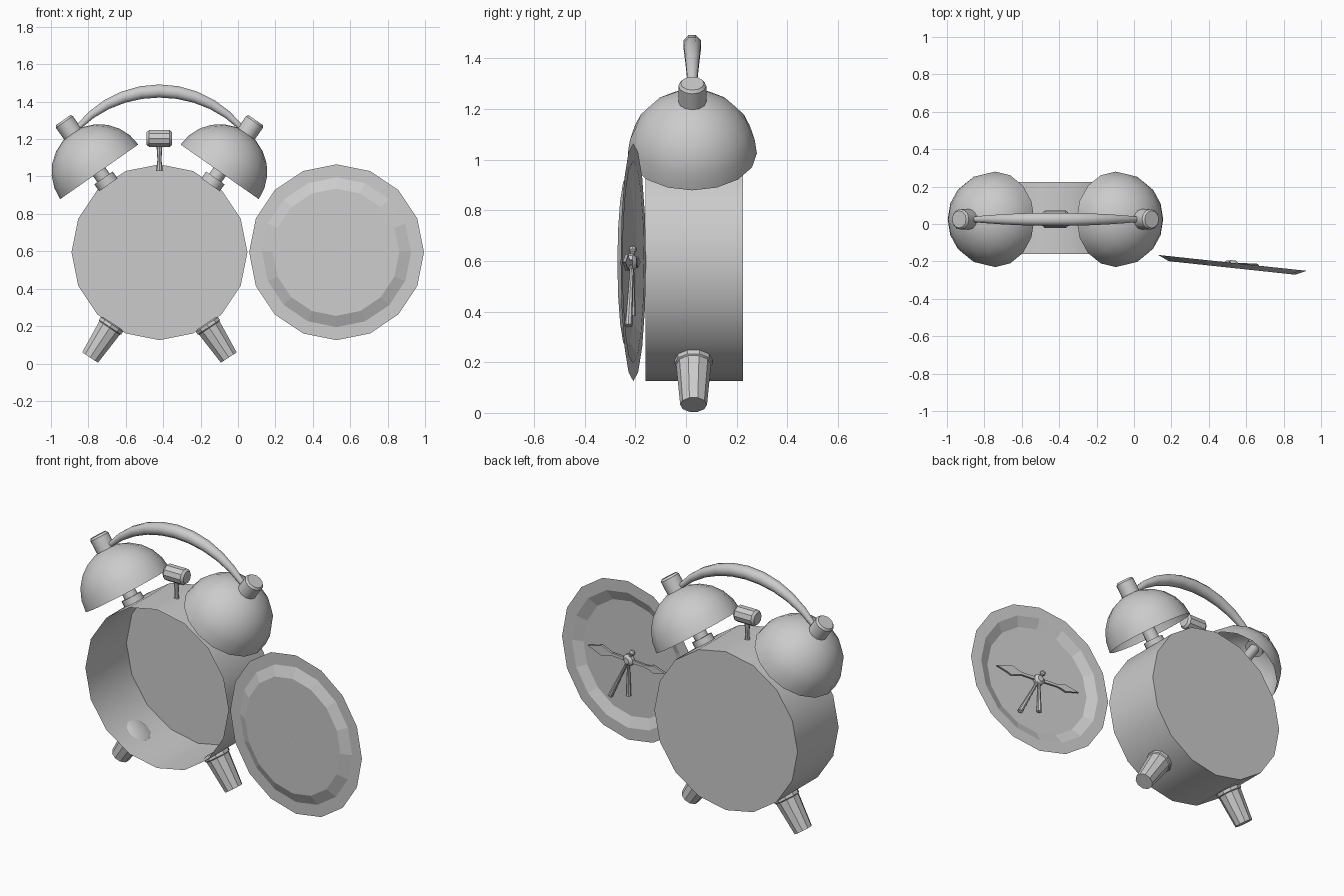
import bpy
import bmesh
from math import sin, cos, pi, radians
from mathutils import Vector, Matrix

if "Cube" in bpy.data.objects:
    bpy.data.objects.remove(bpy.data.objects["Cube"])

grey = bpy.data.materials.new("plain_grey")
grey.use_nodes = True
grey.diffuse_color = (0.6, 0.6, 0.6, 1)
grey.node_tree.nodes["Principled BSDF"].inputs["Base Color"].default_value = (0.6, 0.6, 0.6, 1)

CENTRE = Vector((-0.42, 0.03, 0.595))   # middle of the case
R = 0.47                                # case and lid radius


def finish(name, bm, smooth=35):
    bmesh.ops.recalc_face_normals(bm, faces=bm.faces)
    mesh = bpy.data.meshes.new(name)
    bm.to_mesh(mesh)
    bm.free()
    mesh.materials.append(grey)
    obj = bpy.data.objects.new(name, mesh)
    bpy.context.collection.objects.link(obj)
    if smooth:
        bpy.ops.object.select_all(action="DESELECT")
        bpy.context.view_layer.objects.active = obj
        obj.select_set(True)
        bpy.ops.object.shade_smooth_by_angle(angle=radians(smooth))
    return obj


def skin(bm, rings, cap_start, cap_end):
    for a, b in zip(rings, rings[1:]):
        n = len(a)
        for i in range(n):
            j = (i + 1) % n
            bm.faces.new((a[i], a[j], b[j], b[i]))
    if cap_start:
        bm.faces.new(rings[0])
    if cap_end:
        bm.faces.new(rings[-1])


def lathe(name, profile, origin, axis, sides=12, caps=(True, True), smooth=35):
    """Turn (radius, distance) pairs around an axis."""
    axis = Vector(axis).normalized()
    side = Vector((0, 1, 0)) if abs(axis.y) < 0.5 else Vector((0, 0, 1))
    side = (side - axis * side.dot(axis)).normalized()
    other = axis.cross(side)
    bm = bmesh.new()
    rings = [[bm.verts.new(Vector(origin) + axis * d
                           + (side * cos(2 * pi * i / sides) + other * sin(2 * pi * i / sides)) * r)
              for i in range(sides)] for r, d in profile]
    skin(bm, rings, *caps)
    return finish(name, bm, smooth)


# Case: open at the front, closed at the back
lathe("case", [(R, -0.16), (R, 0.225)], (CENTRE.x, 0, CENTRE.z), (0, 1, 0), 16, (False, True))

# Bells, their posts and knobs, and the feet
for side, s in (("right", -1), ("left", 1)):
    up = Vector((s * 0.573, 0, 0.82)).normalized()
    rim = Vector((CENTRE.x + s * 0.322, 0.025, 1.025))
    dome = [(0.255 * cos(a), 0.255 * sin(a)) for a in (radians(15 * k) for k in range(6))]
    lathe(side + "_bell", dome + [(0.012, 0.255)], rim, up, 16, (False, True), 40)
    lathe(side + "_bell_post",
          [(0.06, -0.085), (0.06, -0.04), (0.04, -0.04), (0.04, 0.02), (0.03, 0.03), (0.03, 0.24)], rim, up)
    lathe(side + "_bell_knob", [(0.055, 0.225), (0.055, 0.325), (0.046, 0.337)], rim, up)
    lathe(side + "_foot", [(0.062, 0.455), (0.075, 0.462), (0.075, 0.48), (0.069, 0.485), (0.053, 0.674)],
          CENTRE, (s * 0.55, 0, -0.835), 10)

# Handle: a tapering arch between the bells
bm = bmesh.new()
rings = []
steps = 10
for k in range(steps + 1):
    t = 2 * k / steps - 1
    angle = t * radians(48)
    rad = 0.585
    out = Vector((sin(angle), 0, cos(angle)))
    mid = Vector((CENTRE.x, 0.025, 1.457 - rad)) + out * rad
    thick = 0.016 + 0.022 * cos(t * pi / 2)
    rings.append([bm.verts.new(mid + (out * sin(a) + Vector((0, cos(a), 0))) * thick)
                  for a in (2 * pi * i / 8 + pi / 8 for i in range(8))])
skin(bm, rings, True, True)
finish("handle", bm, 50)

# Hammer between the bells
lathe("hammer_stem", [(0.018, 1.03), (0.011, 1.09), (0.016, 1.17)], (CENTRE.x, 0.025, 0), (0, 0, 1), 8)
lathe("hammer_head", [(0.036, -0.068), (0.047, -0.055), (0.047, 0.055), (0.036, 0.068)],
      (CENTRE.x, 0.025, 1.203), (1, 0, 0), 10)

# Open lid: flat flange and a dial pushed forward
lid_spot = Matrix.Translation((0.527, -0.208, CENTRE.z)) @ Matrix.Rotation(radians(-6.1), 4, "Z")
lid = lathe("dial_lid", [(R, 0), (0.40, 0), (0.34, -0.027)], (0, 0, 0), (0, 1, 0), 16, (False, True), 0)
lid.matrix_world = lid_spot


# Clock hands on the inner side of the dial
def flat_hand(name, direction, outline):
    bm = bmesh.new()
    pts = outline + [(u, -w) for u, w in reversed(outline[:-1])]
    face = bm.faces.new([bm.verts.new((direction * u, -0.012, w)) for u, w in pts])
    new = bmesh.ops.extrude_face_region(bm, geom=[face])["geom"]
    bmesh.ops.translate(bm, vec=(0, 0.012, 0), verts=[v for v in new if isinstance(v, bmesh.types.BMVert)])
    finish(name, bm).matrix_world = lid_spot


flat_hand("long_hand", 1, [(0, 0.01), (0.12, 0.008), (0.15, 0.018), (0.19, 0.032), (0.22, 0.02), (0.29, 0)])
flat_hand("short_hand", -1, [(0, 0.01), (0.12, 0.007), (0.15, 0.012), (0.18, 0.022), (0.21, 0.014), (0.27, 0)])

for name, tip, start in (("second_hand", (0.13, 0, -0.25), -0.055), ("alarm_hand", (0, 0, -0.21), 0)):
    tip = Vector(tip)
    rod = lathe(name, [(0.008, start), (0.009, tip.length * 0.3), (0.015, tip.length)],
                (0, -0.005, 0), tip, 8)
    rod.matrix_world = lid_spot

hub = lathe("hand_hub", [(0.018, -0.027), (0.034, -0.018), (0.034, 0.0), (0.018, 0.014)],
            (0, 0, 0), (0, 1, 0), 10)
hub.matrix_world = lid_spot
tail = lathe("second_hand_knob", [(0.008, 0.045), (0.016, 0.052), (0.016, 0.062), (0.008, 0.07)],
             (0, -0.005, 0), (-0.13, 0, 0.25), 8)
tail.matrix_world = lid_spot
